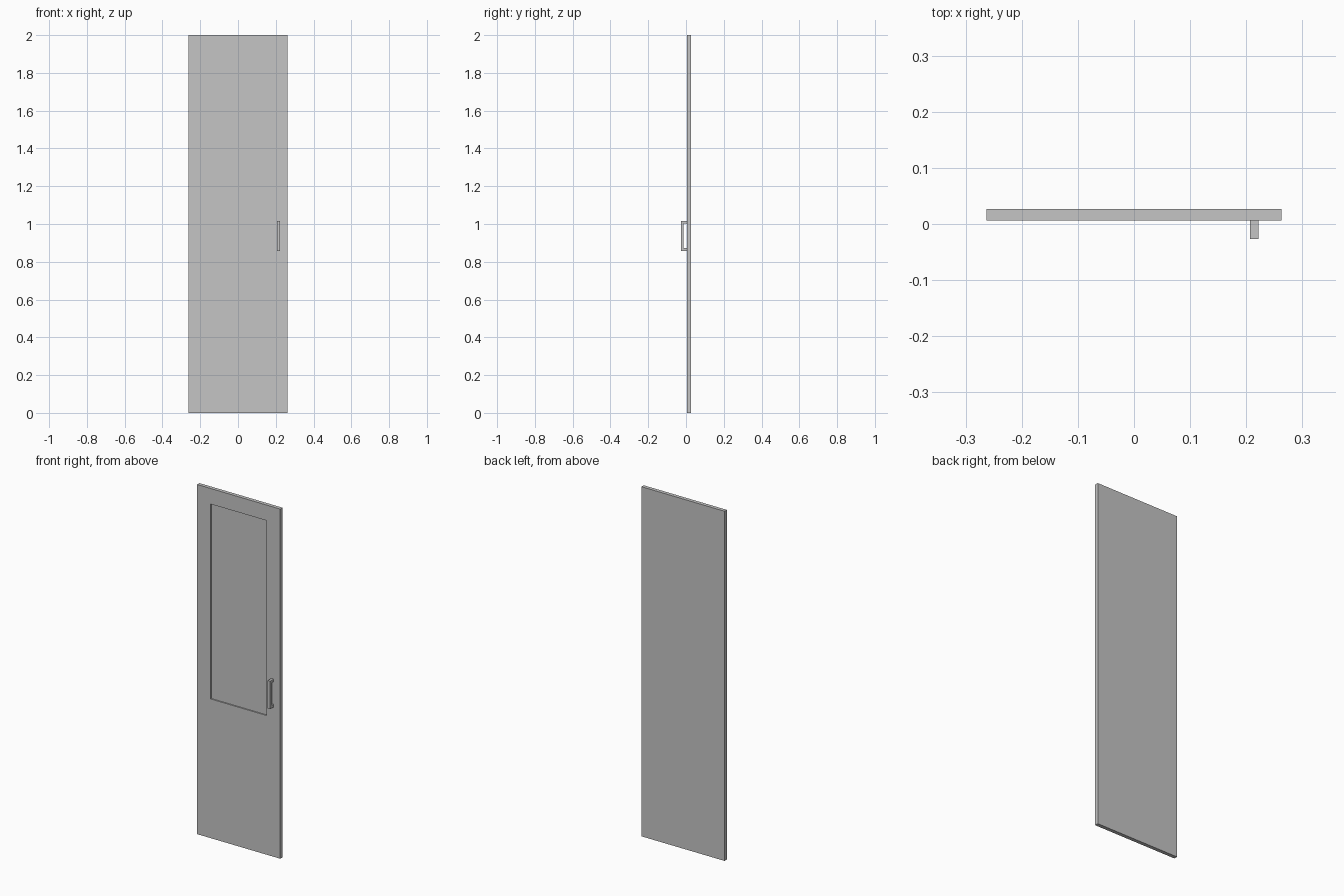
import bpy
import bmesh
from mathutils import Vector

if "Cube" in bpy.data.objects:
    bpy.data.objects.remove(bpy.data.objects["Cube"], do_unlink=True)

# One plain light grey finish
grey = bpy.data.materials.new("light_grey")
grey.use_nodes = True
GREY = (0.56, 0.56, 0.56, 1)
grey.diffuse_color = GREY
grey.node_tree.nodes["Principled BSDF"].inputs["Base Color"].default_value = GREY


def prism(name, outline, axis, start, depth):
    """Extrude a closed outline along x (outline in y, z) or y (outline in x, z)."""
    bm = bmesh.new()
    place = (lambda a, b: (start, a, b)) if axis == "x" else (lambda a, b: (a, start, b))
    face = bm.faces.new([bm.verts.new(place(a, b)) for a, b in outline])
    move = Vector((depth, 0, 0)) if axis == "x" else Vector((0, depth, 0))
    ext = bmesh.ops.extrude_face_region(bm, geom=[face], use_keep_orig=True)
    verts = [v for v in ext["geom"] if isinstance(v, bmesh.types.BMVert)]
    bmesh.ops.translate(bm, verts=verts, vec=move)
    bmesh.ops.recalc_face_normals(bm, faces=bm.faces)
    mesh = bpy.data.meshes.new(name)
    bm.to_mesh(mesh)
    bm.free()
    mesh.materials.append(grey)
    obj = bpy.data.objects.new(name, mesh)
    bpy.context.collection.objects.link(obj)
    return obj


def rect(a0, b0, a1, b1):
    return [(a0, b0), (a1, b0), (a1, b1), (a0, b1)]


HALF_WIDTH, FRONT, BACK, RECESS = 0.263, 0.006, 0.027, 0.007

# Door leaf with a shallow recessed panel in the front
door = prism("door_leaf", rect(-HALF_WIDTH, 0, HALF_WIDTH, 2), "y", FRONT, BACK - FRONT)
cutter = prism("panel_cutter", rect(-0.177, 0.796, 0.177, 1.911), "y", FRONT - 0.02, 0.02 + RECESS)
cutter.hide_render = True
cutter.hide_viewport = True
cut = door.modifiers.new("panel_recess", "BOOLEAN")
cut.object = cutter
cut.operation = "DIFFERENCE"
cut.solver = "EXACT"

# Bracket-shaped pull handle
TOP, BOTTOM, GRIP, BAR = 1.017, 0.857, -0.027, 0.015
bracket = [
    (FRONT, TOP), (GRIP, TOP), (GRIP, BOTTOM), (FRONT, BOTTOM),
    (FRONT, BOTTOM + BAR), (GRIP + BAR, BOTTOM + BAR),
    (GRIP + BAR, TOP - BAR), (FRONT, TOP - BAR),
]
prism("pull_handle", bracket, "x", 0.207, 0.015)
